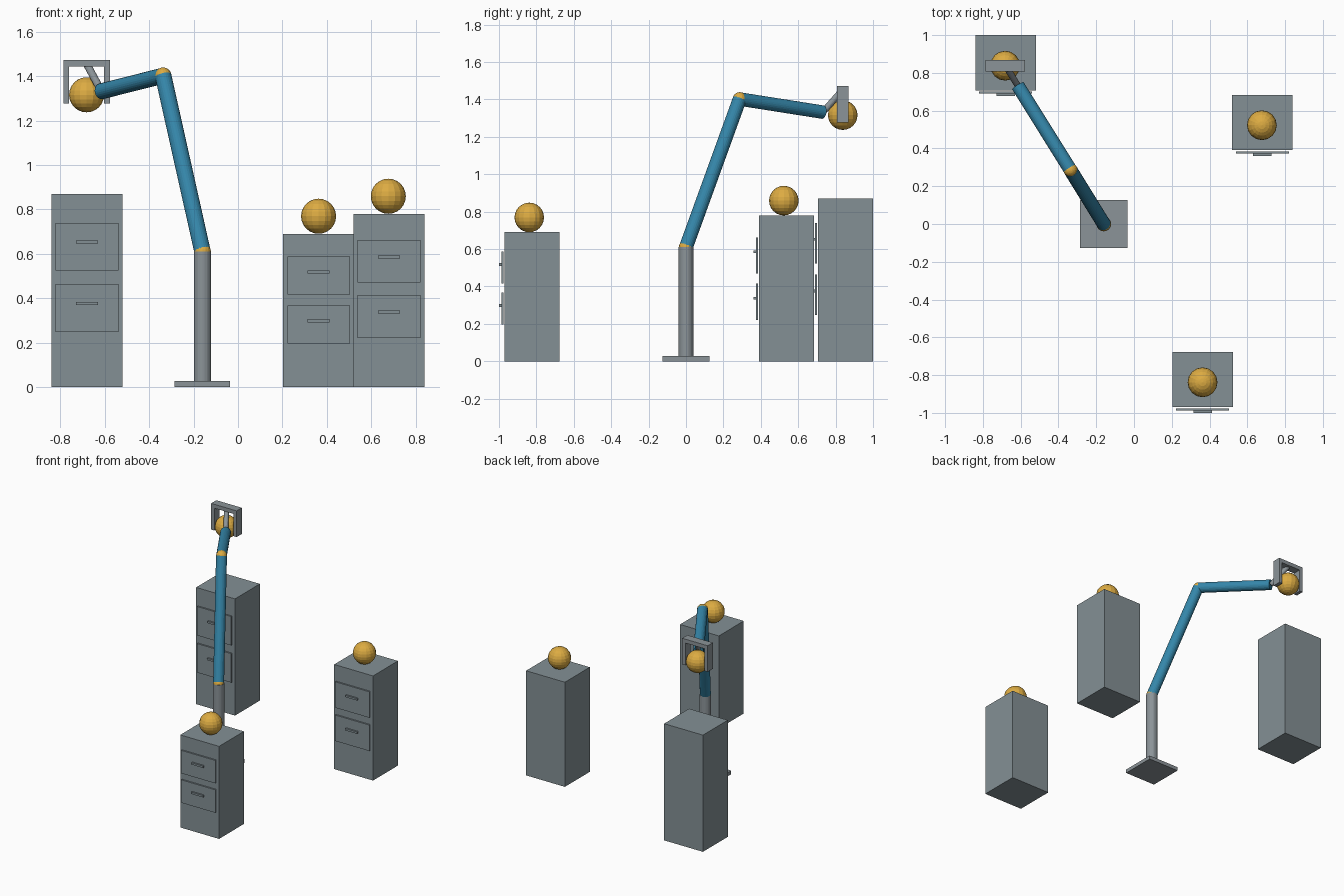
import bpy
from mathutils import Vector

if "Cube" in bpy.data.objects:
    bpy.data.objects.remove(bpy.data.objects["Cube"])


def material(name, rgb):
    m = bpy.data.materials.new(name)
    m.diffuse_color = (*rgb, 1)
    m.use_nodes = True
    m.node_tree.nodes["Principled BSDF"].inputs["Base Color"].default_value = m.diffuse_color
    return m


CABINET = material("cabinet_grey", (0.23, 0.28, 0.30))
METAL = material("metal_grey", (0.26, 0.295, 0.315))
BLUE = material("arm_blue", (0.035, 0.24, 0.40))
YELLOW = material("ball_yellow", (0.72, 0.41, 0.055))


def finish(name, mat):
    ob = bpy.context.object
    ob.name = name
    ob.data.materials.append(mat)
    return ob


def box(name, lo, hi, mat):
    lo, hi = Vector(lo), Vector(hi)
    bpy.ops.mesh.primitive_cube_add(size=1, location=(lo + hi) / 2)
    bpy.context.object.scale = hi - lo
    return finish(name, mat)


def rod(name, a, b, radius, mat, sides=24):
    a, b = Vector(a), Vector(b)
    d = b - a
    bpy.ops.mesh.primitive_cylinder_add(vertices=sides, radius=radius, depth=d.length,
                                        location=(a + b) / 2,
                                        rotation=d.to_track_quat('Z', 'Y').to_euler())
    return finish(name, mat)


def ball(name, centre, radius):
    bpy.ops.mesh.primitive_uv_sphere_add(segments=16, ring_count=12, radius=radius,
                                         location=centre)
    return finish(name, YELLOW)


# Cabinets: body, two drawer fronts and their handles, scaled by height
def cabinet(label, x, front, height):
    box(label + "_cabinet", (x - 0.16, front, 0), (x + 0.16, front + 0.293, height), CABINET)
    for name, bottom in (("lower", 0.284), ("upper", 0.602)):
        lo, hi = bottom * height, (bottom + 0.248) * height
        box(f"{label}_{name}_drawer", (x - 0.141, front - 0.017, lo),
            (x + 0.141, front - 0.006, hi), CABINET)
        mid = (bottom + 0.148) * height
        box(f"{label}_{name}_handle", (x - 0.049, front - 0.03, mid - 0.007),
            (x + 0.049, front - 0.017, mid + 0.007), CABINET)


cabinet("tall", -0.68, 0.707, 0.87)
cabinet("medium", 0.68, 0.391, 0.78)
cabinet("short", 0.363, -0.97, 0.69)

# Balls: two resting on cabinets, one held
ball("medium_cabinet_ball", (0.677, 0.523, 0.859), 0.079)
ball("short_cabinet_ball", (0.363, -0.838, 0.769), 0.079)
ball("held_ball", (-0.682, 0.838, 1.316), 0.079)

# Robot arm
shoulder = (-0.16, 0, 0.61)
elbow = (-0.337, 0.287, 1.402)
wrist = (-0.615, 0.732, 1.332)
box("base_plate", (-0.285, -0.126, 0), (-0.035, 0.126, 0.027), METAL)
rod("post", (-0.16, 0, 0.02), shoulder, 0.039, METAL)
ball("shoulder_joint", shoulder, 0.038)
rod("upper_arm", shoulder, elbow, 0.037, BLUE)
ball("elbow_joint", elbow, 0.037)
rod("forearm", elbow, wrist, 0.036, BLUE)

# Gripper: slanted link, top bar and two fingers
rod("gripper_link", wrist, (-0.68, 0.838, 1.452), 0.017, METAL, 16)
box("gripper_bar", (-0.787, 0.808, 1.443), (-0.577, 0.869, 1.472), METAL)
for side in (-1, 1):
    c = -0.682 + side * 0.092
    box("left_finger" if side < 0 else "right_finger",
        (c - 0.013, 0.808, 1.277), (c + 0.013, 0.869, 1.443), METAL)
